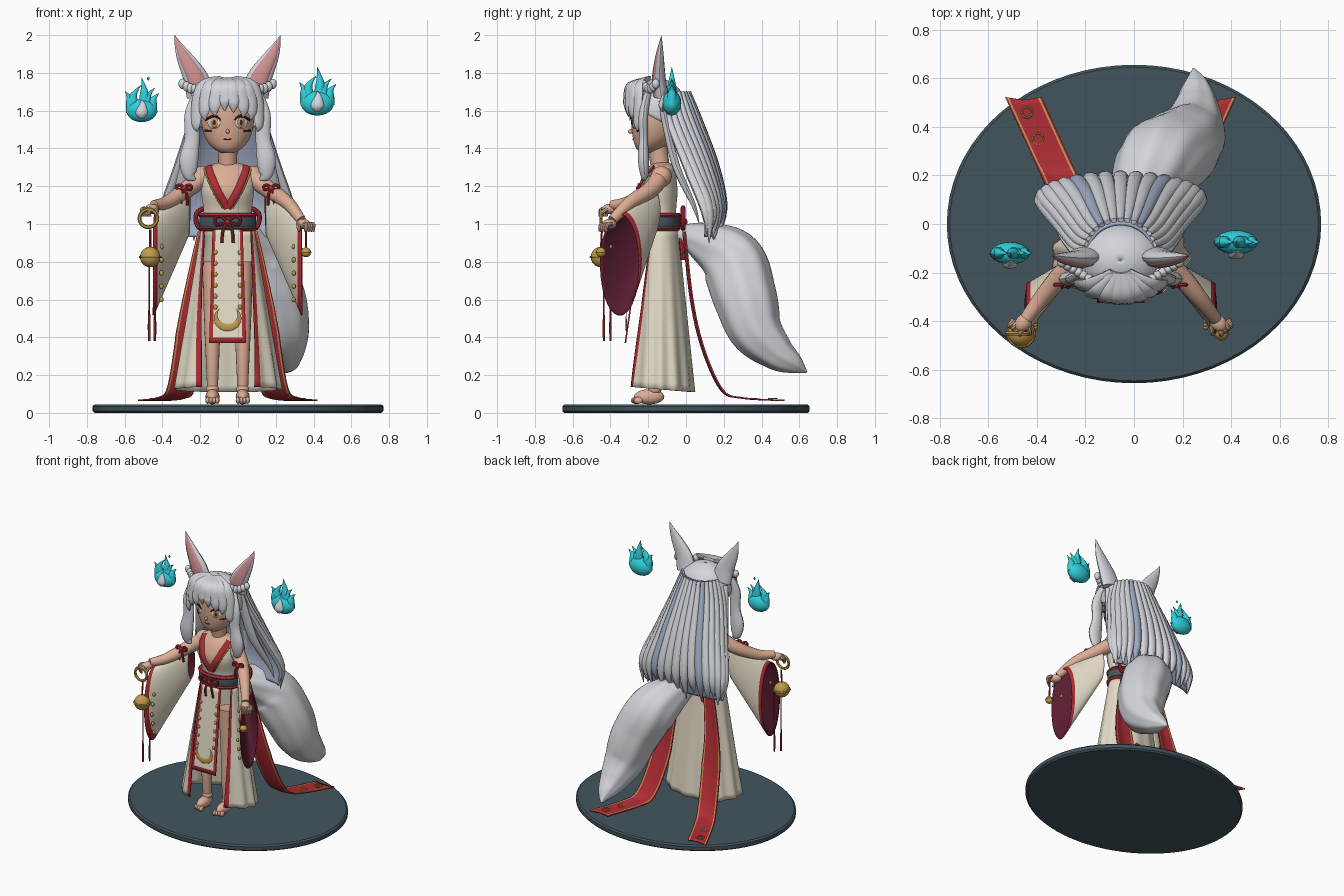
import bpy, bmesh
from math import sin, cos, pi, sqrt, radians
from mathutils import Vector, Matrix

if "Cube" in bpy.data.objects:
    bpy.data.objects.remove(bpy.data.objects["Cube"])

AXIS = -.055          # the figure stands slightly off the centre of its base
made = []


def material(name, *rgb):
    m = bpy.data.materials.new(name)
    m.use_nodes = True
    m.diffuse_color = (*rgb, 1)
    m.node_tree.nodes["Principled BSDF"].inputs["Base Color"].default_value = (*rgb, 1)
    return m


white = material("silver white hair", .66, .67, .71)
shade = material("blue grey hair", .36, .42, .56)
skin = material("skin", .72, .42, .3)
cream = material("cream cloth", .76, .7, .56)
red = material("red cloth", .42, .025, .035)
maroon = material("dark maroon", .1, .012, .03)
gold = material("gold", .53, .33, .07)
slate = material("dark slate", .055, .09, .11)
cyan = material("cyan flame", .03, .62, .7)
pink = material("ear pink", .62, .28, .28)


def finish(name, bm, mats):
    bmesh.ops.recalc_face_normals(bm, faces=bm.faces)
    mesh = bpy.data.meshes.new(name)
    bm.to_mesh(mesh)
    bm.free()
    for m in mats:
        mesh.materials.append(m)
    ob = bpy.data.objects.new(name, mesh)
    ob.location.x = AXIS
    bpy.context.collection.objects.link(ob)
    made.append(ob)
    return ob


def loft(name, rings, mats, closed=True, cap=False, paint=None, thick=0, inner=0):
    """Skin a list of equal rings; paint(row, column, centre) picks the material."""
    bm = bmesh.new()
    vs = [[bm.verts.new(p) for p in ring] for ring in rings]
    n = len(vs[0])
    for i in range(len(vs) - 1):
        for j in range(n if closed else n - 1):
            k = (j + 1) % n
            f = bm.faces.new((vs[i][j], vs[i][k], vs[i + 1][k], vs[i + 1][j]))
            if paint:
                f.material_index = paint(i, j, f.calc_center_median())
    if cap:
        bm.faces.new(vs[0])
        bm.faces.new(vs[-1])
    ob = finish(name, bm, mats)
    if thick:
        mod = ob.modifiers.new("thickness", "SOLIDIFY")
        mod.thickness, mod.offset, mod.material_offset = thick, -1, inner
    return ob


def smooth(rows, steps=6):
    """Catmull-Rom interpolation of rows of numbers."""
    out = []
    for i in range(len(rows) - 1):
        near = rows[max(i - 1, 0)], rows[i], rows[i + 1], rows[min(i + 2, len(rows) - 1)]
        for k in range(steps):
            t = k / steps
            out.append(tuple(q + .5 * t * (r - p + t * (2*p - 5*q + 4*r - s + t * (3*q - p - 3*r + s)))
                             for p, q, r, s in zip(*near)))
    return out + [tuple(rows[-1])]


def sweep(name, pts, mat, flat=1, ref=(0, -1, 0), n=10, ridge=0, steps=5):
    """Tapered tube along (x, y, z, half width); depth along ref is width * flat."""
    pts, rings = smooth(pts, steps), []
    for i, p in enumerate(pts):
        t = Vector(pts[min(i + 1, len(pts) - 1)][:3]) - Vector(pts[max(i - 1, 0)][:3])
        side = t.cross(Vector(ref)).normalized()
        deep = side.cross(t).normalized()
        w = max(p[3], .001)
        ring = []
        for j in range(n):
            a = 2 * pi * j / n
            r = w * (1 + ridge * cos(8 * a))
            ring.append(Vector(p[:3]) + side * r * cos(a) + deep * r * flat * sin(a))
        rings.append(ring)
    return loft(name, rings, [mat], cap=True)


def ball(name, loc, size, mat, turn=0):
    bm = bmesh.new()
    mtx = Matrix.Translation(loc) @ Matrix.Rotation(turn, 4, "Z") @ Matrix.Diagonal((*size, 1))
    bmesh.ops.create_uvsphere(bm, u_segments=20, v_segments=12, radius=1, matrix=mtx)
    return finish(name, bm, [mat])


def ellipse(z, rx, ry, cy, n=48, cx=0):
    return [Vector((cx + rx * sin(2*pi*j/n), cy - ry * cos(2*pi*j/n), z)) for j in range(n)]


def flip(s, pts):
    return [(s * p[0], *p[1:]) for p in pts]


def front(rows, x, z):
    r = min(rows, key=lambda q: abs(q[0] - z))
    return r[3] - r[2] * sqrt(max(0, 1 - (x / r[1]) ** 2))


def hoop(name, c, r, w, mat, upright=True):
    pts = []
    for k in range(25):
        u, v = r * cos(k * pi / 12), r * sin(k * pi / 12)
        pts.append((c[0] + u, c[1] + (0 if upright else v), c[2] + (v if upright else 0), w))
    return sweep(name, pts, mat, n=6, steps=1, ref=(0, -1, 0) if upright else (0, 0, 1))


def bow(name, c, size, drop, w):
    x, y, z = c
    ball(name + "_knot", c, (w * 1.8,) * 3, red)
    for s in (1, -1):
        loop = [(0, 0), (.6, .5), (1.1, .3), (1, -.2), (.5, -.15), (0, 0)]
        sweep(name + "_loop", [(x + s*size*u, y, z + size*v, w) for u, v in loop], red, n=8)
        sweep(name + "_tail", [(x, y, z, w), (x + s*size*.4, y - .01, z - drop*.4, w),
                               (x + s*size*.5, y, z - drop, w)], red, n=8)


# Oval base
loft("base", [ellipse(z, .77*k, .655*k, 0, 72, -AXIS) for z, k in
              ((0, .985), (.01, 1), (.035, 1), (.045, .985))], [slate], cap=True)

# Torso with an open neckline
torso = smooth([(.96, .135, .085, -.13), (1.07, .128, .088, -.14), (1.17, .14, .105, -.15),
                (1.25, .142, .09, -.142), (1.3, .125, .07, -.13), (1.325, .05, .04, -.13)], 8)
loft("torso", [ellipse(*r, n=72) for r in torso], [cream, skin], cap=True,
     paint=lambda i, j, c: int(c.z > 1.305 or (c.y < -.15 and abs(c.x) < (c.z - 1.09) * .48)))
sweep("neck", [(0, -.13, 1.25, .055), (0, -.14, 1.33, .05), (0, -.16, 1.45, .055)], skin, n=20)
for s in (1, -1):
    sweep("collar", [(s*x, front(torso, x, z) - .004, z, .02) for x, z in
                     ((.1, 1.305), (.085, 1.25), (.05, 1.17), (0, 1.085))], red, .4)
    sweep("collar_piping", [(s*x, front(torso, x, z) - .006, z, .005) for x, z in
                            ((.125, 1.295), (.11, 1.25), (.075, 1.17), (.025, 1.085))], gold)

# Belt and its bows
loft("belt", [ellipse(z, r, r - .045, -.135) for z, r in
              ((.965, .142), (.985, .15), (1.035, .15), (1.055, .142))], [slate], cap=True)
for z in (.975, 1.045):
    loft("belt_band", [ellipse(z + dz, r, r - .045, -.135) for dz, r in
                       ((-.012, .147), (0, .157), (.012, .147))], [red], cap=True)
bow("front_bow", (0, -.255, 1.01), .06, .11, .008)
bow("back_bow", (0, -.015, 1.01), .15, .2, .013)

# Pleated skirt, open at the front
rings = []
for i in range(25):
    t, ring = i / 24, []
    for j in range(121):
        start = 1.1 - .58 * t ** .6
        a = start + (2 * pi - 2 * start) * j / 120
        k = 1 + .03 * t * sin(13 * a)
        ring.append((k * (.142 + .14*t) * sin(a), -.135 - k * (.095 + .085*t) * cos(a),
                     .97 - .845*t + .015*t*cos(a)))
    rings.append(ring)
loft("skirt", rings, [cream, red], closed=False, thick=.006,
     paint=lambda i, j, c: int(j < 3 or j > 116))


# Front panel with studs and a crescent
def panel_y(z):
    return -.24 - .085 * (.97 - z) / .6


loft("front_panel", [[((.08 + .018*i/20) * (j/10 - 1), panel_y(.97 - .03*i), .97 - .03*i)
                      for j in range(21)] for i in range(21)], [cream, red], closed=False, thick=.008,
     paint=lambda i, j, c: int(j < 2 or j > 17 or i > 18))
for s in (1, -1):
    for k in range(6):
        z = .56 + .058 * k
        ball("panel_stud", (s * .065, panel_y(z) - .004, z), (.011, .006, .013), gold)
sweep("crescent", [(.062 * sin(a), panel_y(.5) - .01, .51 - .058 * cos(a), .019 * cos(a * .65))
                   for a in (k * .3 for k in range(-8, 9))], gold, .25, steps=2)

# Legs, feet, arms, sleeves and trailing ribbons
for s in (1, -1):
    sweep("leg", flip(s, [(.075, -.15, .8, .06), (.08, -.16, .5, .045), (.08, -.17, .3, .036),
                          (.08, -.165, .12, .028)]), skin, n=16)
    ball("foot", (s*.08, -.195, .085), (.037, .08, .04), skin)
    ball("ankle", (s*.08, -.165, .125), (.034, .036, .03), skin)
    for k in range(4):
        ball("toe", (s*(.055 + .017*k), -.268 + .005*k, .066), (.012, .024, .018), skin)

    hz = 1.08 if s < 0 else 1.0
    ball("shoulder", (s*.135, -.13, 1.252), (.056, .055, .055), skin)
    sweep("arm", flip(s, [(.12, -.13, 1.255, .05), (.22, -.19, 1.18, .045),
                          (.32, -.3, 1.06 + hz*.05, .036), (.39, -.39, hz + .02, .026)]), skin, n=16)
    ball("hand", (s*.4, -.405, hz), (.032, .042, .027), skin, s * .7)
    for k in range(4):
        x, y = .4 + .013*k, -.45 + .011*k
        sweep("finger", flip(s, [(x, y + .025, hz, .012), (x + .015, y, hz - .005, .011),
                                 (x + .012, y - .006, hz - .04, .008)]), skin, n=8)
    sweep("thumb", flip(s, [(.38, -.41, hz, .012), (.375, -.44, hz - .015, .011),
                            (.38, -.455, hz - .035, .008)]), skin, n=8)

    rings = []
    for i in range(21):
        t = i / 20
        rings.append([(s*(.2 + .19*t), -.175 - .175*t + (.04 + .065*t) * cos(a),
                       1.07 - .285*t + (.12 + .15*t) * sin(a))
                      for a in (2*pi*j/48 for j in range(48))])
    loft("sleeve", rings, [cream, red, maroon, maroon], thick=.007, inner=2,
         paint=lambda i, j, c: int(i > 17))
    bow("sleeve_bow", (s*.23, -.25, 1.19), .035, .09, .008)
    for k in range(5):
        ball("sleeve_stud", (s*.35, -.425 + .012*abs(k - 2), .6 + .07*k), (.011, .01, .014), gold)

    path = smooth([(.12, -.02, .96), (.18, .02, .6), (.21, .08, .34), (.25, .18, .12),
                   (.3, .29, .075), (.4, .51, .062)], 6)
    rings = [[(s*(x + u*.075*min(1, .5 + i/20)), y + abs(u)*.012, z) for u in
              (-1, -.9, -.8, -.4, 0, .4, .8, .9, 1)] for i, (x, y, z) in enumerate(path)]
    loft("trailing_ribbon", rings, [red, gold], closed=False, thick=.008,
         paint=lambda i, j, c: int(j in (1, 6)))
    for x, y in ((.34, .35), (.385, .46)):
        hoop("ribbon_emblem", (s*x, y, .076), .022, .004, gold, False)

# Hand ring, bells and tassels
hoop("gold_ring", (-.42, -.45, 1.03), .047, .01, gold)
for x, z, r in ((-.41, .825, .054), (.415, .85, .026)):
    ball("bell", (x, -.45, z), (r, r, r), gold)
    hoop("bell_band", (x, -.45, z), r, r * .13, gold, False)
    sweep("bell_cord", [(x, -.45, z + r, .006), (x, -.445, .97, .006)], red, n=6)
for x, y in ((-.415, -.435), (-.385, -.4)):
    sweep("tassel", [(x, y, .8, .005), (x, y, .55, .005), (x, y, .46, .008), (x, y, .38, .006)], red, n=6)

# Face
head = smooth([(1.375, .03, .03, -.205), (1.4, .075, .07, -.193), (1.45, .115, .105, -.175),
               (1.53, .138, .125, -.165), (1.62, .135, .13, -.16), (1.7, .09, .1, -.16),
               (1.735, .02, .02, -.16)])
loft("head", [ellipse(*r) for r in head], [skin], cap=True)
ball("nose", (0, -.293, 1.49), (.01, .014, .012), skin)
sweep("mouth", [(x, front(head, x, 1.447) - .001, 1.447 + abs(x) * .2, .003)
                for x in (-.02, 0, .02)], maroon, n=6)
for s in (1, -1):
    def on_face(x, z, lift):
        return (s*x, front(head, x, z) - lift, z)
    ball("eye_white", on_face(.073, 1.535, 0), (.038, .008, .03), white, s*.5)
    ball("iris", on_face(.071, 1.537, .005), (.022, .007, .028), gold, s*.5)
    ball("pupil", on_face(.071, 1.537, .01), (.009, .005, .015), maroon, s*.5)
    sweep("lash", [(*on_face(x, z, .01), w) for x, z, w in
                   ((.035, 1.55, .002), (.07, 1.573, .007), (.118, 1.55, .005))], maroon, n=6)
    sweep("cheek_mark", [(*on_face(x, 1.488 + x*.06, .002), .005) for x in (.085, .105, .12)], maroon, n=6)

# Hair cap, fringe and side locks
rings = []
for i in range(17):
    ring = []
    for j in range(64):
        a = 2 * pi * j / 64
        p = .02 + (i / 16) * (1.85 - .5 * cos(a))
        ring.append((.187 * sin(p) * sin(a), -.15 - .155 * sin(p) * cos(a), 1.6 + .17 * cos(p)))
    rings.append(ring)
loft("hair_cap", rings, [white], thick=.01)
for a, tip in ((-.155, 1.49), (-.115, 1.55), (-.065, 1.57), (-.015, 1.6),
               (.03, 1.59), (.08, 1.565), (.12, 1.55), (.155, 1.49)):
    y = -.15 - .165 * sqrt(1 - (a / .2) ** 2)
    sweep("fringe_lock", [(a*.2, -.2, 1.765, .025), (a*.75, y*.75 - .06, 1.735, .042), (a, y, 1.66, .04),
                          (a*1.08, y - .005, tip + .04, .027), (a*1.02, y, tip, .002)],
          white, .45, (a * 4, -1, .3))
for s in (1, -1):
    sweep("side_lock", flip(s, [(.15, -.2, 1.7, .03), (.185, -.225, 1.58, .042), (.188, -.225, 1.45, .04),
                                (.205, -.225, 1.34, .05), (.2, -.22, 1.26, .035), (.17, -.22, 1.235, .004)]),
          white, .6, n=14)
    sweep("back_side_lock", flip(s, [(.165, -.13, 1.65, .03), (.185, -.1, 1.5, .035), (.22, -.05, 1.3, .035),
                                     (.28, .04, 1.1, .02), (.3, .07, 1.0, .002)]), white, .6)
    # Ears with pink insides and a braid at the foot
    ear = [(.145, -.13, 1.68, .072), (.168, -.14, 1.77, .066), (.228, -.138, 1.88, .042),
           (.262, -.133, 1.95, .019), (.28, -.13, 2, .001)]
    sweep("ear", flip(s, ear), white, .5, n=16)
    sweep("ear_inside", flip(s, [(x, y - .022*w/.066, z, w*.7) for x, y, z, w in ear]), pink, .4, n=16)
    for k in range(6):
        ball("ear_braid", (s*(.13 + .022*k), -.225 + .013*k, 1.735 - .02*sin(k*.7)),
             (.02, .02, .027), white, s*.4)

# Long back hair: an inner curtain with locks laid over it
fall = [(1.7, .14, .005, -.12), (1.55, .185, .06, -.1), (1.3, .26, .145, .0),
        (1.08, .33, .185, .09), (.93, .32, .15, .1)]


def hair_point(row, u, lift=0):
    z, half, back, side = row
    return half * sin(u * pi/2), side + (back - side) * cos(u * pi/2) + lift, z


loft("hair_curtain", [[hair_point(r, j/16 - 1) for j in range(33)] for r in smooth(fall)],
     [shade], closed=False, thick=.012)
count = 17
for i in range(count):
    u = 2 * i / (count - 1) - 1
    widths = (.012, .022, .03, .03, .003)
    pts = [(*hair_point(r, u, .012), w) for r, w in zip(fall, widths)]
    x, y, z, w = pts[-1]
    pts[-1] = (x, y, z + .03 * sin(i * 2.4), w)
    sweep("back_lock", pts, shade if i in (5, 11) else white, .8, (u, 1, 0))

# Tail
sweep("tail", [(0, -.04, .94, .05), (.05, .08, .91, .1), (.14, .24, .81, .165), (.24, .31, .62, .165),
               (.29, .37, .44, .14), (.31, .48, .32, .095), (.31, .57, .26, .055), (.3, .64, .215, .004)],
      white, 1, (1, 0, 0), 48, .025, 8)

# Floating flames
for x, y, z, k in ((.475, -.075, 1.64, 1), (-.455, -.12, 1.6, .92)):
    ball("flame_body", (x, y, z), (.088*k, .05*k, .066*k), cyan)
    for dx, h, lean in ((-.075, .11, -.02), (-.035, .145, .03), (.01, .19, -.01), (.045, .13, .03), (.075, .1, .025)):
        sweep("flame_tongue", [(x + dx*k*.8, y, z - .01, .03*k), (x + dx*k - lean*.5, y, z + h*k*.45, .027*k),
                               (x + dx*k, y, z + h*k*.75, .013*k),
                               (x + (dx + lean)*k, y, z + h*k, .001)], cyan, .9)
    sweep("flame_core", [(x, y - .045*k, z - .045*k, .012*k), (x, y - .05*k, z - .015*k, .035*k),
                         (x + .005, y - .045*k, z + .03*k, .02*k), (x, y - .04*k, z + .065*k, .001)], white, .6)
ball("flame_spark", (-.42, -.12, 1.77), (.006, .006, .01), cyan)

# Smooth shading that keeps real edges sharp
bpy.ops.object.select_all(action="DESELECT")
for ob in made:
    ob.select_set(True)
bpy.context.view_layer.objects.active = made[0]
bpy.ops.object.shade_smooth_by_angle(angle=radians(40))
